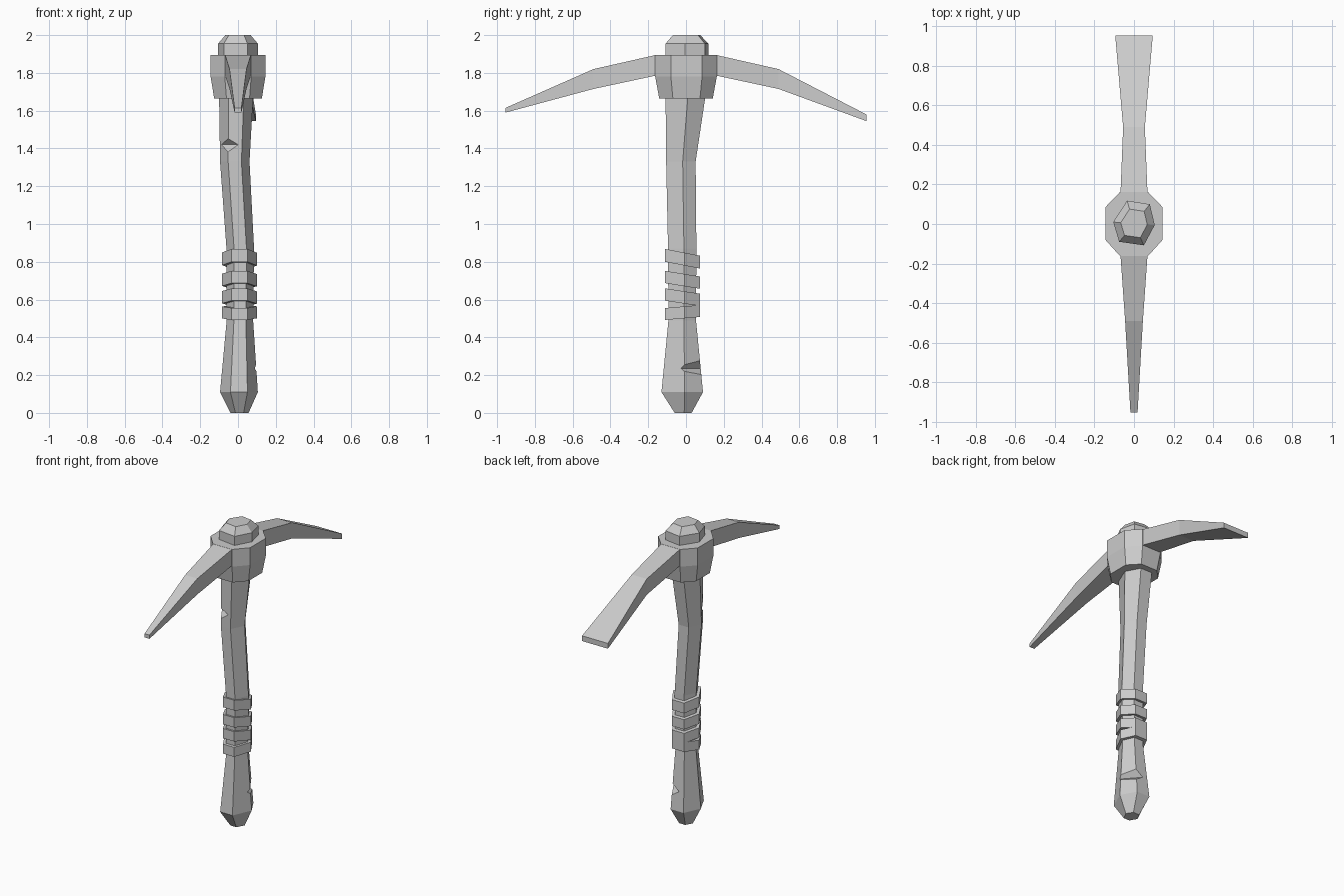
import bpy, bmesh
from mathutils import Vector

if "Cube" in bpy.data.objects:
    bpy.data.objects.remove(bpy.data.objects["Cube"])


def loft(name, rings):
    """Flat-faced solid skinned through equal-length rings of points, capped at both ends."""
    bm = bmesh.new()
    loops = [[bm.verts.new(p) for p in r] for r in rings]
    n = len(loops[0])
    for a, b in zip(loops, loops[1:]):
        for i in range(n):
            j = (i + 1) % n
            bm.faces.new((a[i], a[j], b[j], b[i]))
    bm.faces.new(loops[0][::-1])
    bm.faces.new(loops[-1])
    bmesh.ops.recalc_face_normals(bm, faces=bm.faces)
    me = bpy.data.meshes.new(name)
    bm.to_mesh(me)
    bm.free()
    ob = bpy.data.objects.new(name, me)
    bpy.context.collection.objects.link(ob)
    return ob


HEX = [(1, .12), (.45, 1), (-.5, 1), (-1, 0), (-.45, -1), (.45, -1)]


def hex_ring(z, cx, cy, rx, ry, tilt=0):
    return [(cx + rx * x, cy + ry * y, z - tilt * y) for x, y in HEX]


# Handle: slightly bent six-sided shaft with a swollen butt
handle = loft("handle", [hex_ring(*r) for r in (
    (0, .008, -.015, .048, .045),
    (.11, .005, -.02, .10, .11),
    (.49, .01, -.02, .07, .073),
    (.87, .012, -.02, .073, .075),
    (1.33, -.017, -.027, .078, .078),
    (1.67, -.01, -.003, .09, .105),
    (1.85, 0, 0, .09, .105))])


# Chips cut out of the handle edges
def chip(name, apex, normal, up, down):
    a, n = Vector(apex), Vector(normal).normalized()
    t = Vector((-n.y, n.x, 0)) * .2
    tri = [a, a + n * .1 + Vector((0, 0, up)), a + n * .1 - Vector((0, 0, down))]
    cutter = loft(name, [[p - t for p in tri], [p + t for p in tri]])
    cutter.hide_render = True
    cutter.hide_viewport = True
    mod = handle.modifiers.new(name, 'BOOLEAN')
    mod.operation = 'DIFFERENCE'
    mod.solver = 'EXACT'
    mod.object = cutter


chip("upper_chip_cutter", (-.04, -.075, 1.42), (-.6, -.8, 0), .10, .12)
chip("lower_chip_cutter", (.03, .04, .235), (.75, .66, 0), .12, .08)

# Grip bands, slightly tilted
for i, (z0, z1, tilt) in enumerate(((.50, .563, -.008), (.58, .645, .014),
                                    (.672, .737, .015), (.782, .85, .018))):
    loft(f"grip_band_{i + 1}", [hex_ring(z, .008, -.018, .092, .093, tilt) for z in (z0, z1)])

# Collar: chamfered block that narrows below
OCT = [(.145, -.08), (.145, .085), (.07, .163), (-.07, .163),
       (-.145, .085), (-.145, -.08), (-.07, -.163), (.07, -.163)]
loft("collar", [[(x * s, y * s, z) for x, y in OCT]
                for z, s in ((1.665, .87), (1.78, 1), (1.895, 1))])

# Knob: top end of the shaft, poking out of the collar
KNOB = [(.105, -.005), (.08, .10), (-.035, .118), (-.105, .01), (-.075, -.09), (.05, -.108)]
loft("knob", [[(x * s, y * s, z) for x, y in KNOB]
              for z, s in ((1.86, 1), (1.955, 1), (2, .64))])


# Blades: rectangular sections (y, bottom, top, half width)
def blade(name, sections):
    loft(name, [[(-w, y, b), (w, y, b), (w, y, t), (-w, y, t)] for y, b, t, w in sections])


blade("pick_spike", ((-.05, 1.80, 1.894, .068), (-.163, 1.785, 1.894, .068),
                     (-.49, 1.715, 1.82, .045), (-.955, 1.59, 1.615, .018)))
blade("adze_blade", ((.05, 1.80, 1.894, .068), (.163, 1.785, 1.894, .068),
                     (.49, 1.715, 1.82, .055), (.955, 1.545, 1.58, .095)))
